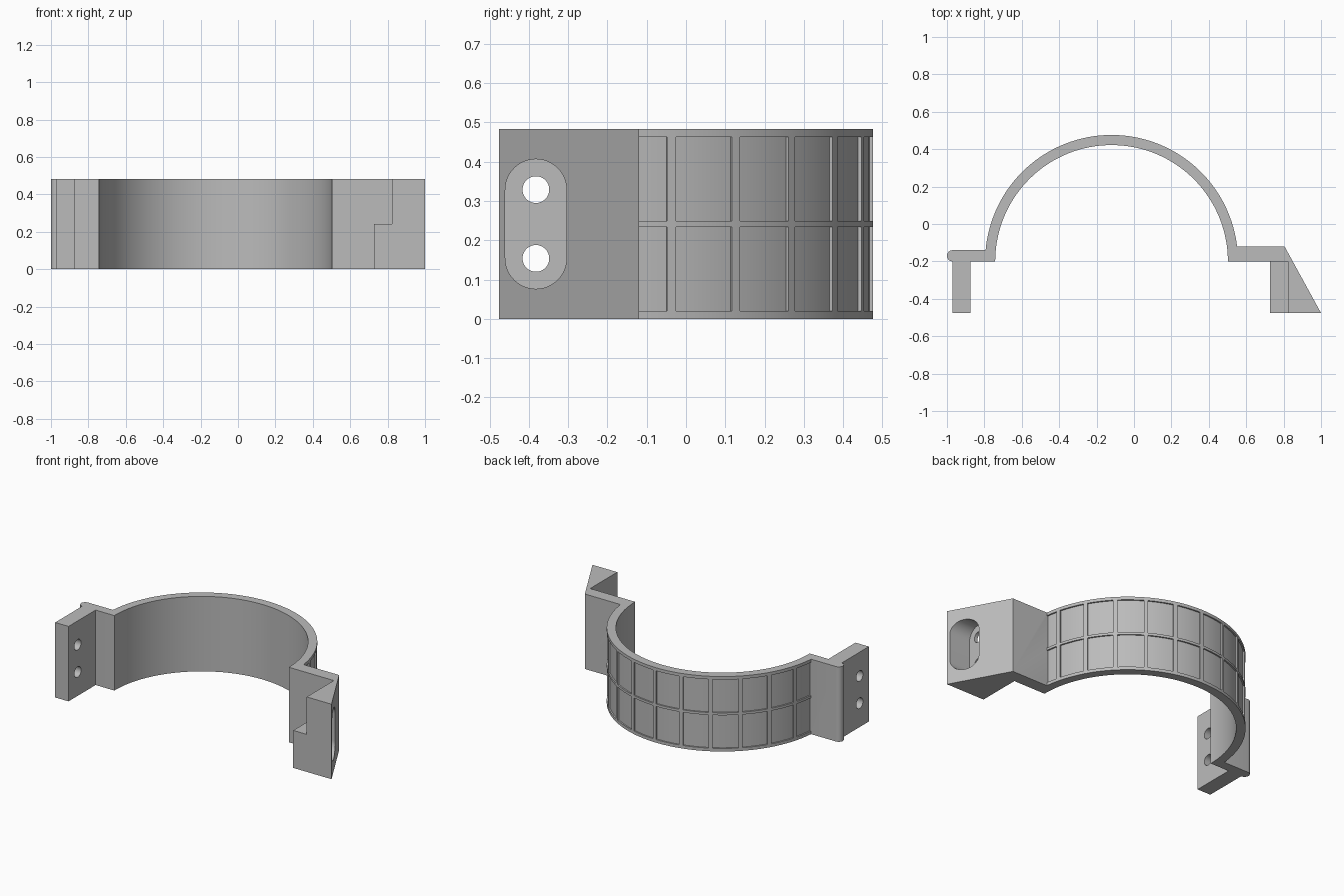
import bpy, bmesh
from math import sin, cos, pi, radians
from mathutils import Vector

if "Cube" in bpy.data.objects:
    bpy.data.objects.remove(bpy.data.objects["Cube"])

H = 0.483                 # height of the clamp
MID = H / 2
CX, CY = -0.12, -0.2      # centre of the half ring
R_IN, R_FLOOR, R_OUT = 0.622, 0.667, 0.676
FRONT = -0.476

grey = bpy.data.materials.new("plain grey")
grey.use_nodes = True
grey.diffuse_color = (0.5, 0.5, 0.5, 1)
grey.node_tree.nodes["Principled BSDF"].inputs["Base Color"].default_value = (0.5, 0.5, 0.5, 1)


def arc(cx, cy, r, a0, a1, n):
    steps = [radians(a0 + (a1 - a0) * i / n) for i in range(n + 1)]
    return [(cx + r * cos(a), cy + r * sin(a)) for a in steps]


def add_prism(bm, pts, lo, hi, axis="z"):
    """Extrude a closed outline along z, or a (y, z) outline along x."""
    def place(p, d):
        return (p[0], p[1], d) if axis == "z" else (d, p[0], p[1])
    face = bm.faces.new([bm.verts.new(place(p, lo)) for p in pts])
    out = bmesh.ops.extrude_face_region(bm, geom=[face])["geom"]
    shift = Vector(place((0, 0), hi - lo))
    bmesh.ops.translate(bm, vec=shift, verts=[v for v in out if isinstance(v, bmesh.types.BMVert)])


def make(name, prisms):
    bm = bmesh.new()
    for p in prisms:
        add_prism(bm, *p)
    bmesh.ops.recalc_face_normals(bm, faces=bm.faces)
    mesh = bpy.data.meshes.new(name)
    bm.to_mesh(mesh)
    bm.free()
    ob = bpy.data.objects.new(name, mesh)
    bpy.context.collection.objects.link(ob)
    mesh.materials.append(grey)
    return ob


def activate(ob):
    bpy.ops.object.select_all(action="DESELECT")
    ob.select_set(True)
    bpy.context.view_layer.objects.active = ob


def cut(ob, prisms):
    tool = make("cutter", prisms)
    mod = ob.modifiers.new("cut", "BOOLEAN")
    mod.operation, mod.solver, mod.object = "DIFFERENCE", "EXACT", tool
    activate(ob)
    bpy.ops.object.modifier_apply(modifier=mod.name)
    bpy.data.objects.remove(tool)


# Half ring with its two side plates, as one outline
A_RIGHT, A_LEFT = 6.8, 174.9
outline = arc(CX, CY, R_IN, 0, 180, 90)
outline += arc(-0.97, -0.17, 0.03, 270, 90, 12)
outline += arc(CX, CY, R_OUT, A_LEFT, A_RIGHT, 84)
outline += [(0.805, -0.12), (0.805, CY)]
band = make("clamp_band", [(outline, 0, H)])

# Shallow panels sunk into the outside, leaving thin ribs between
starts = [A_RIGHT] + [15 + 15 * i for i in range(11)]
ends = [13 + 15 * i for i in range(11)] + [A_LEFT]
panels = []
for a0, a1 in zip(starts, ends):
    n = max(3, round((a1 - a0) / 2))
    shape = arc(CX, CY, R_FLOOR, a0, a1, n) + arc(CX, CY, 0.7, a1, a0, n)
    panels += [(shape, 0.02, MID - 0.008), (shape, MID + 0.008, H - 0.02)]
cut(band, panels)

# Bolt tab on one side, slanted lug with a stepped inner face on the other
tab = make("bolt_tab", [([(-0.97, CY), (-0.97, FRONT), (-0.875, FRONT), (-0.875, CY)], 0, H)])
lugs = []
for name, x, lo, hi in (("lug_lower", 0.727, 0, MID), ("lug_upper", 0.823, MID, H)):
    shape = [(x, CY), (x, FRONT), (1, FRONT), (0.805, -0.12), (0.805, CY)]
    lugs.append(make(name, [(shape, lo, hi)]))

# Slot recess in the slanted face and the two bolt holes
HY = -0.382
slot = arc(HY, MID + 0.087, 0.078, 0, 180, 24) + arc(HY, MID - 0.087, 0.078, 180, 360, 24)
holes = [(arc(HY, MID + s * 0.0875, 0.034, 0, 350, 35), -1.1, 1.1, "x") for s in (-1, 1)]
for lug in lugs:
    cut(lug, [(slot, 0.845, 1.1, "x")])
for ob in [tab] + lugs:
    cut(ob, holes)

for ob in [band, tab] + lugs:
    activate(ob)
    bpy.ops.object.shade_smooth_by_angle(angle=radians(30))
